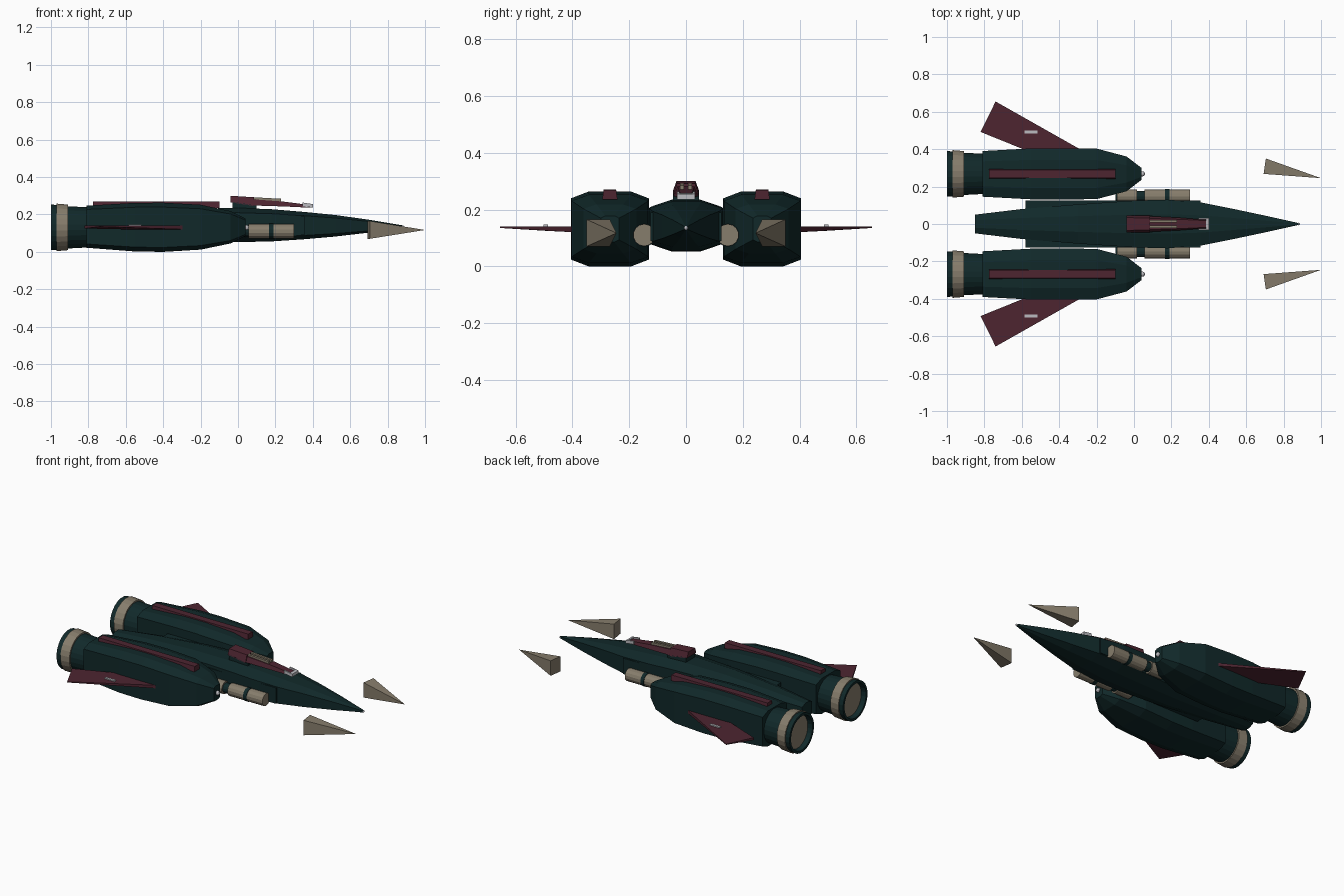
import bpy, bmesh, math

if "Cube" in bpy.data.objects:
    bpy.data.objects.remove(bpy.data.objects["Cube"])


def material(name, rgb):
    m = bpy.data.materials.new(name)
    m.diffuse_color = (*rgb, 1)
    m.use_nodes = True
    m.node_tree.nodes["Principled BSDF"].inputs["Base Color"].default_value = m.diffuse_color
    return m


TEAL = material("dark_teal", (0.0055, 0.022, 0.023))
MAUVE = material("dark_mauve", (0.075, 0.018, 0.030))
BEIGE = material("warm_beige", (0.24, 0.205, 0.15))
SILVER = material("silver", (0.50, 0.50, 0.53))


def finish(name, bm, mat):
    bmesh.ops.recalc_face_normals(bm, faces=bm.faces)
    me = bpy.data.meshes.new(name)
    bm.to_mesh(me)
    bm.free()
    me.materials.append(mat)
    ob = bpy.data.objects.new(name, me)
    bpy.context.collection.objects.link(ob)
    return ob


def loft(name, rings, mat, cap=True):
    """Skin a list of equally sized point rings."""
    bm = bmesh.new()
    rows = [[bm.verts.new(p) for p in r] for r in rings]
    n = len(rows[0])
    for a, b in zip(rows, rows[1:]):
        for i in range(n):
            bm.faces.new((a[i], a[(i + 1) % n], b[(i + 1) % n], b[i]))
    if cap:
        bm.faces.new(rows[0])
        bm.faces.new(rows[-1])
    return finish(name, bm, mat)


def octagon(x, y, w, z0, z1, cw, cz):
    """Chamfered section: half width w, flat share cw, corner drop cz."""
    d = (z1 - z0) * cz
    f = w * cw
    return [(x, y + a, b) for a, b in (
        (f, z1), (w, z1 - d), (w, z0 + d), (f, z0),
        (-f, z0), (-w, z0 + d), (-w, z1 - d), (-f, z1))]


def circle(x, y, z, r, n=24):
    return [(x, y + r * math.cos(2 * math.pi * (i + .5) / n),
             z + r * math.sin(2 * math.pi * (i + .5) / n)) for i in range(n)]


def tube(name, y, z, profile, mat, n=24, cap=True):
    return loft(name, [circle(x, y, z, r, n) for x, r in profile], mat, cap)


def rect(x, y, w, z0, z1, wt=None):
    wt = w if wt is None else wt
    return [(x, y - w, z0), (x, y + w, z0), (x, y + wt, z1), (x, y - wt, z1)]


def ball(name, loc, r, mat):
    bm = bmesh.new()
    bmesh.ops.create_uvsphere(bm, u_segments=10, v_segments=6, radius=r)
    bmesh.ops.translate(bm, verts=bm.verts, vec=loc)
    return finish(name, bm, mat)


# Central fuselage with a long needle nose: x, half width, bottom, top
body = [(-0.85, 0.05, 0.085, 0.185), (-0.6, 0.08, 0.07, 0.21),
        (-0.3, 0.105, 0.055, 0.23), (0.0, 0.125, 0.052, 0.235),
        (0.18, 0.13, 0.056, 0.228), (0.36, 0.115, 0.068, 0.213),
        (0.52, 0.083, 0.082, 0.197), (0.7, 0.045, 0.103, 0.172),
        (0.88, 0.005, 0.128, 0.142)]
loft("fuselage", [octagon(x, 0, w, a, b, 0.4, 0.14) for x, w, a, b in body], TEAL)
ball("nose_tip", (0.88, 0, 0.135), 0.007, SILVER)

# Cockpit: dark pedestal, slanted rear block, low wedge canopy
loft("cockpit_pedestal", [rect(-0.03, 0, 0.045, 0.225, 0.268),
                          rect(0.10, 0, 0.045, 0.22, 0.247)], TEAL)
loft("cockpit_rear_block", [rect(-0.04, 0, 0.046, 0.265, 0.30, 0.034),
                            rect(0.085, 0, 0.046, 0.245, 0.292, 0.032)], MAUVE)
loft("canopy", [rect(0.08, 0, 0.042, 0.248, 0.281, 0.03),
                rect(0.24, 0, 0.034, 0.243, 0.269, 0.025),
                rect(0.39, 0, 0.022, 0.236, 0.25, 0.018)], MAUVE)
loft("canopy_front_bar", [rect(0.385, 0, 0.03, 0.236, 0.258),
                          rect(0.402, 0, 0.03, 0.236, 0.254)], SILVER)

for s, side in ((1, "left"), (-1, "right")):
    def nm(part):
        return side + "_" + part

    # Canopy rails
    loft(nm("canopy_rail"), [rect(0.08, s * 0.014, 0.007, 0.27, 0.292),
                             rect(0.23, s * 0.014, 0.007, 0.262, 0.284)], BEIGE)
    loft(nm("canopy_side_bar"), [rect(0.345, s * 0.027, 0.004, 0.243, 0.264),
                                 rect(0.40, s * 0.027, 0.004, 0.237, 0.255)], SILVER)

    # Side slab joining fuselage and nacelle
    loft(nm("side_slab"), [rect(-0.58, s * 0.09, 0.035, 0.09, 0.19),
                           rect(0.355, s * 0.09, 0.035, 0.09, 0.19)], TEAL)

    # Engine nacelle
    y = s * 0.268
    nac = [(-0.81, 0.122, 0.022, 0.247, .55), (-0.55, 0.136, 0.002, 0.262, .55),
           (-0.4, 0.137, 0.0, 0.263, .55), (-0.2, 0.135, 0.012, 0.252, .55),
           (-0.04, 0.093, 0.045, 0.218, .5), (0.04, 0.032, 0.085, 0.178, .5)]
    loft(nm("nacelle"), [octagon(x, y, w, a, b, c, 0.09) for x, w, a, b, c in nac], TEAL)
    ball(nm("nacelle_tip"), (0.045, y, 0.13), 0.014, SILVER)
    loft(nm("nacelle_stripe"), [rect(-0.775, y, 0.027, 0.24, 0.27, 0.022),
                                rect(-0.10, y, 0.027, 0.235, 0.268, 0.022)], MAUVE)

    # Hollow nozzle with beige collar and bright inner disc
    tube(nm("nozzle"), y, 0.131, [(-0.80, 0.108), (-0.91, 0.114), (-0.97, 0.121),
                                  (-1.0, 0.123), (-1.0, 0.108), (-0.95, 0.10)],
         TEAL, cap=False)
    tube(nm("nozzle_collar"), y, 0.131, [(-0.91, 0.11), (-0.91, 0.123),
                                         (-0.97, 0.128), (-0.97, 0.11)], BEIGE)
    tube(nm("exhaust_disc"), y, 0.131, [(-0.955, 0.101), (-0.945, 0.101)], SILVER)

    # Swept fin, tapering to a thin tip, with a small silver marker
    plan = [(-0.28, 0.395), (-0.74, 0.655), (-0.82, 0.492), (-0.58, 0.395)]
    bottom = [0.12, 0.135, 0.125, 0.12]
    loft(nm("fin"), [[(a, s * b, z) for (a, b), z in zip(plan, bottom)],
                     [(a, s * b, 0.14) for a, b in plan]], MAUVE)
    loft(nm("fin_marker"), [rect(-0.585, s * 0.493, 0.008, 0.135, 0.147),
                            rect(-0.515, s * 0.493, 0.008, 0.135, 0.147)], SILVER)

    # Gun barrels beside the fuselage
    for k, (x0, x1) in enumerate(((-0.09, 0.015), (0.055, 0.165), (0.19, 0.30))):
        tube(nm("barrel_%d" % (k + 1)), s * 0.147, 0.11,
             [(x0, 0.039), (x1, 0.039)], BEIGE, 14)
    tube(nm("barrel_core"), s * 0.147, 0.11, [(-0.1, 0.03), (0.25, 0.03)], TEAL, 14)
    tube(nm("barrel_band"), s * 0.147, 0.11, [(0.166, 0.041), (0.189, 0.041)], TEAL, 14)

    # Free-floating forward prong: four-sided spike turned inward
    spike = bmesh.new()
    base = [spike.verts.new(p) for p in (
        (0.705, s * 0.35, 0.07), (0.693, s * 0.268, 0.07),
        (0.693, s * 0.268, 0.165), (0.705, s * 0.35, 0.165))]
    tip = spike.verts.new((1.0, s * 0.245, 0.117))
    spike.faces.new(base)
    for i in range(4):
        spike.faces.new((base[i], base[(i + 1) % 4], tip))
    finish(nm("prong"), spike, BEIGE)
